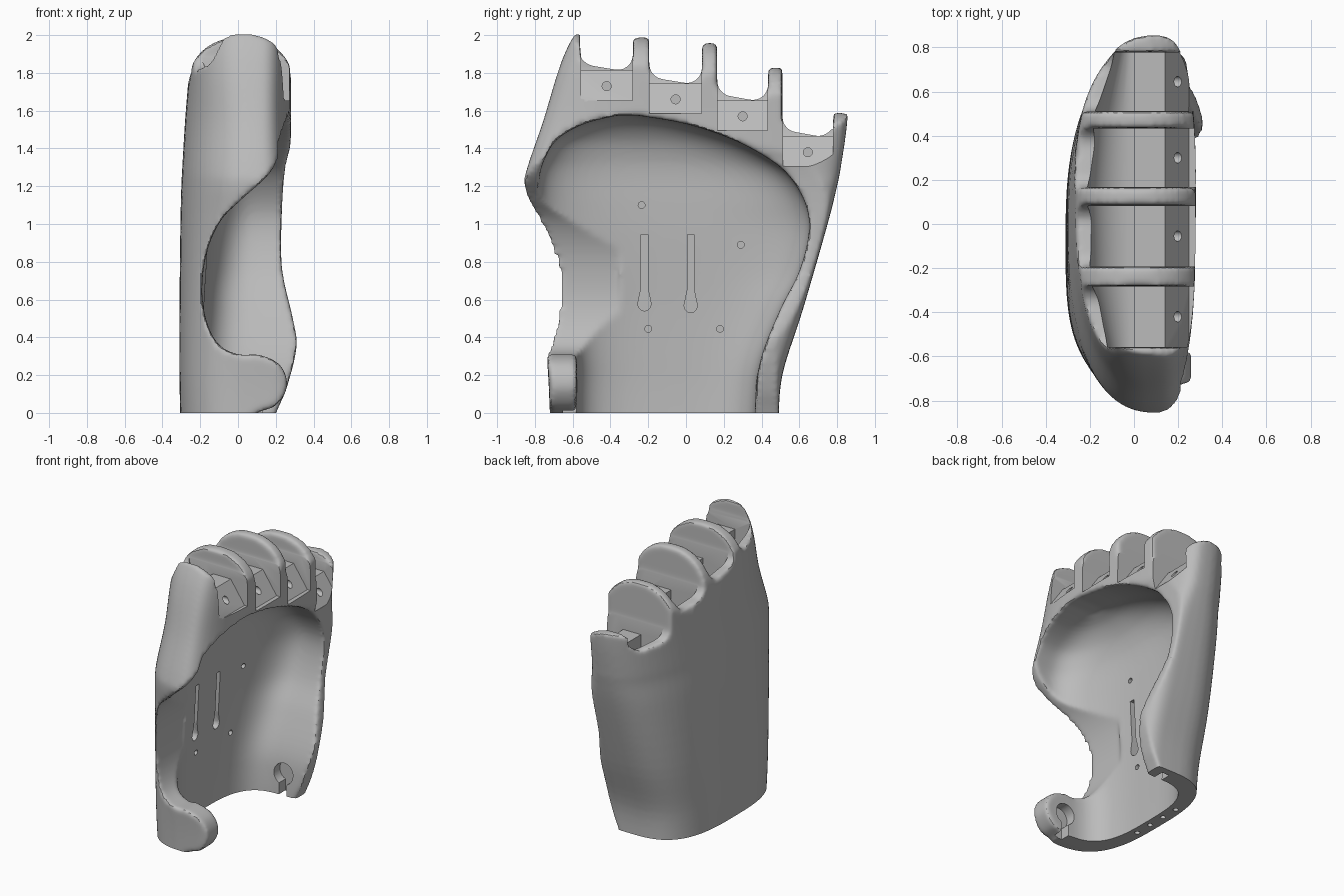
import bpy, bmesh, math

if "Cube" in bpy.data.objects:
    bpy.data.objects.remove(bpy.data.objects["Cube"])


def curve(pts, steps=5):
    """Smooth path through points of any dimension."""
    out = []
    for i in range(len(pts) - 1):
        quad = [pts[max(i - 1, 0)], pts[i], pts[i + 1], pts[min(i + 2, len(pts) - 1)]]
        for s in range(steps):
            t = s / steps
            out.append([b + 0.5 * t * (c - a + t * (2 * a - 5 * b + 4 * c - d + t * (3 * (b - c) + d - a)))
                        for a, b, c, d in zip(*quad)])
    return out + [list(pts[-1])]


def make_object(name, rings):
    """Closed loft through rings of equal length."""
    bm = bmesh.new()
    loops = [[bm.verts.new(p) for p in ring] for ring in rings]
    n = len(rings[0])
    for a, b in zip(loops, loops[1:]):
        for i in range(n):
            bm.faces.new((a[i], a[(i + 1) % n], b[(i + 1) % n], b[i]))
    bm.faces.new(loops[0])
    bm.faces.new(loops[-1])
    bmesh.ops.recalc_face_normals(bm, faces=bm.faces)
    mesh = bpy.data.meshes.new(name)
    bm.to_mesh(mesh)
    bm.free()
    obj = bpy.data.objects.new(name, mesh)
    bpy.context.collection.objects.link(obj)
    return obj


def prism(pts, axis, lo, hi):
    """Extrude a flat outline along x, y or z."""
    place = {"x": lambda p, h: (h, p[0], p[1]),
             "y": lambda p, h: (p[0], h, p[1]),
             "z": lambda p, h: (p[0], p[1], h)}[axis]
    return make_object("cutter", [[place(p, h) for p in pts] for h in (lo, hi)])


def disc(u, v, r, axis, lo, hi, n=20):
    ang = [2 * math.pi * i / n for i in range(n)]
    return prism([(u + r * math.cos(a), v + r * math.sin(a)) for a in ang], axis, lo, hi)


def box(u0, v0, u1, v1, axis, lo, hi):
    return prism([(u0, v0), (u1, v0), (u1, v1), (u0, v1)], axis, lo, hi)


def apply(obj, kind, **settings):
    mod = obj.modifiers.new(kind, kind)
    for key, value in settings.items():
        setattr(mod, key, value)
    bpy.context.view_layer.objects.active = obj
    bpy.ops.object.modifier_apply(modifier=mod.name)


def cut(obj, cutter):
    cutter.hide_render = True
    apply(obj, "BOOLEAN", operation="DIFFERENCE", object=cutter, solver="EXACT")
    bpy.data.objects.remove(cutter)


def arc(cx, cy, rx, ry, n, start, end, count):
    """Superellipse arc."""
    out = []
    for i in range(count):
        a = start + (end - start) * i / (count - 1)
        c, s = math.cos(a), math.sin(a)
        out.append((cx + rx * math.copysign(abs(c) ** (2 / n), c),
                    cy + ry * math.copysign(abs(s) ** (2 / n), s)))
    return out


CX = 0.1
Q = math.pi / 2

# Outer body: height, front side, rear side, back depth, back and palm squareness
outer = [(-0.06, -0.72, 0.49, -0.305, 3.0, 5), (0.2, -0.73, 0.51, -0.31, 3.1, 5),
         (0.55, -0.76, 0.62, -0.31, 3.0, 5), (1.0, -0.82, 0.75, -0.305, 2.6, 4.5),
         (1.2, -0.855, 0.8, -0.3, 2.4, 3.6), (1.3, -0.84, 0.82, -0.295, 2.4, 3.2),
         (1.55, -0.755, 0.855, -0.28, 2.4, 3), (1.8, -0.68, 0.86, -0.26, 2.7, 3),
         (1.95, -0.62, 0.84, -0.25, 2.8, 3), (2.1, -0.53, 0.8, -0.24, 2.8, 3)]
rings = []
for z, y0, y1, xb, nb, np in curve(outer):
    cy, ry = (y0 + y1) / 2, (y1 - y0) / 2
    back = arc(CX, cy, CX - xb, ry, nb, Q, 3 * Q, 33)
    palm = arc(CX, cy, 0.18 + 0.03 * (np - 3), ry, np, -Q, Q, 33)
    rings.append([(x, y, z) for x, y in back + palm[1:-1]])
body = make_object("palm_shell", rings)

# Hollow of the palm, open towards +x
hollow = [(-0.2, -0.58, 0.36, -0.205, 3.2), (0.1, -0.58, 0.37, -0.205, 3.2), (0.3, -0.58, 0.4, -0.2, 3.2),
          (0.55, -0.62, 0.5, -0.192, 3), (0.75, -0.66, 0.6, -0.182, 2.8), (0.95, -0.72, 0.65, -0.172, 2.6),
          (1.1, -0.775, 0.635, -0.168, 2.4), (1.25, -0.775, 0.55, -0.165, 2.4),
          (1.35, -0.745, 0.43, -0.15, 2.4), (1.45, -0.68, 0.24, -0.11, 2.4),
          (1.53, -0.54, 0.0, -0.04, 2.4), (1.575, -0.36, -0.26, 0.05, 2.4)]
rings = []
for z, y0, y1, xb, nb in curve(hollow):
    half = arc(CX, (y0 + y1) / 2, CX - xb, (y1 - y0) / 2, nb, Q, 3 * Q, 33)
    rings.append([(x, y, z) for x, y in [(0.7, y1)] + half + [(0.7, y0)]])
cut(body, make_object("cutter", rings))

# Thumb opening with the rounded wrist tab below it
thumb = curve([(0.0, -0.08), (0.1, 0.0), (0.2, 0.04), (0.26, 0.14), (0.225, 0.25), (0.12, 0.305),
               (0.0, 0.31), (-0.1, 0.36), (-0.165, 0.48), (-0.19, 0.65), (-0.165, 0.85),
               (-0.09, 1.02), (0.03, 1.14), (0.16, 1.26), (0.23, 1.38), (0.3, 1.55)])
cut(body, prism(thumb + [(0.6, 1.55), (0.6, -0.2), (0.0, -0.2)], "y", -1.2, -0.35))

# Edge of the opposite wall
edge = curve([(0.16, -0.1), (0.21, 0.02), (0.26, 0.14), (0.31, 0.35), (0.29, 0.5),
              (0.235, 0.75), (0.23, 1.0), (0.25, 1.3), (0.31, 1.5)])
cut(body, prism(edge + [(0.6, 1.5), (0.6, -0.1)], "y", -0.2, 1.2))

# Rounded knuckle fins, stepping down from front to rear
bounds = [-1.2, -0.42, -0.05, 0.3, 0.64, 1.2]
for lo, hi, top in zip(bounds, bounds[1:], (2.008, 1.988, 1.958, 1.828, 1.588)):
    dome = arc(0.015, top - 0.28, 0.285, 0.28, 2.2, math.pi, 0, 33)
    cut(body, prism(dome + [(0.8, top - 0.28), (0.8, 2.5), (-0.8, 2.5), (-0.8, top - 0.28)], "y", lo, hi))

# Finger slots between the fins: start, end, floor height, trough radius at each end
slots = [(-0.56, -0.28, 1.825, 0.12, 0.19), (-0.195, 0.085, 1.755, 0.2, 0.21),
         (0.165, 0.435, 1.665, 0.21, 0.185), (0.51, 0.78, 1.475, 0.175, 0.09)]
R = 0.08
for y0, y1, f, r0, r1 in slots:
    left = arc(y0 + R, f + R + 0.01, R, R, 2, math.pi, 3 * Q, 8)
    right = arc(y1 - R, f + R - 0.01, R, R, 2, 3 * Q, 4 * Q, 8)
    cut(body, prism([(y0, 2.5)] + left + right + [(y1, 2.5)], "x", -1, 1))

# Soften every edge of the moulded form
apply(body, "REMESH", mode="VOXEL", voxel_size=0.014)
apply(body, "SMOOTH", factor=0.5, iterations=8)
cut(body, box(-1, -1.2, 1, 1.2, "z", -0.5, 0.0))

# Finger bearings: round trough, ridge, sloped palm face and cord hole
for y0, y1, f, r0, r1 in slots:
    rings = []
    for y, r in ((y0 + 0.003, r0), (y1 - 0.003, r1)):
        trough = arc(0, f + 0.06, r, 0.19, 2, math.pi, 3 * Q, 12)
        ridge = [(0.0, f - 0.01), (0.14, f - 0.01), (0.25, f - 0.17), (0.6, f - 0.17)]
        outline = [(-r, f + 0.14)] + trough + ridge + [(0.6, f + 0.14)]
        rings.append([(x, y, z) for x, z in outline])
    cut(body, make_object("cutter", rings))
    cut(body, disc((y0 + y1) / 2, f - 0.095, 0.024, "x", 0.08, 0.5))

# Blind screw holes and keyhole slots inside the back wall
for y, z in [(-0.235, 1.1), (0.29, 0.89), (-0.2, 0.445), (0.18, 0.445)]:
    cut(body, disc(y, z, 0.018, "x", -0.25, -0.1))
for y, z in [(-0.22, 0.58), (0.025, 0.57)]:
    key = arc(y, z, 0.035, 0.04, 2, math.pi, 2 * math.pi, 12)
    key += [(y + 0.018, z + 0.08), (y + 0.018, 0.945), (y - 0.018, 0.945), (y - 0.018, z + 0.08)]
    cut(body, prism(key, "x", -0.25, -0.1))

# Cord holes in the bottom edge
for i in range(4):
    cut(body, disc(-0.25, -0.265 + 0.13 * i, 0.018, "z", -0.1, 0.15, 12))

# Wrist sockets: round recess with an entry groove on each inner face
for lo, hi in ((-0.65, -0.5), (0.3, 0.44)):
    cut(body, disc(0.1, 0.15, 0.075, "y", lo, hi, 28))
    cut(body, box(0.07, -0.1, 0.13, 0.15, "y", lo, hi))

# Finish
grey = bpy.data.materials.new("light_grey")
grey.use_nodes = True
colour = (0.5, 0.5, 0.5, 1)
grey.diffuse_color = colour
grey.node_tree.nodes["Principled BSDF"].inputs["Base Color"].default_value = colour
body.data.materials.clear()
body.data.materials.append(grey)
for p in body.data.polygons:
    p.material_index = 0
bpy.ops.object.select_all(action="DESELECT")
body.select_set(True)
bpy.context.view_layer.objects.active = body
bpy.ops.object.shade_smooth_by_angle(angle=math.radians(35))
